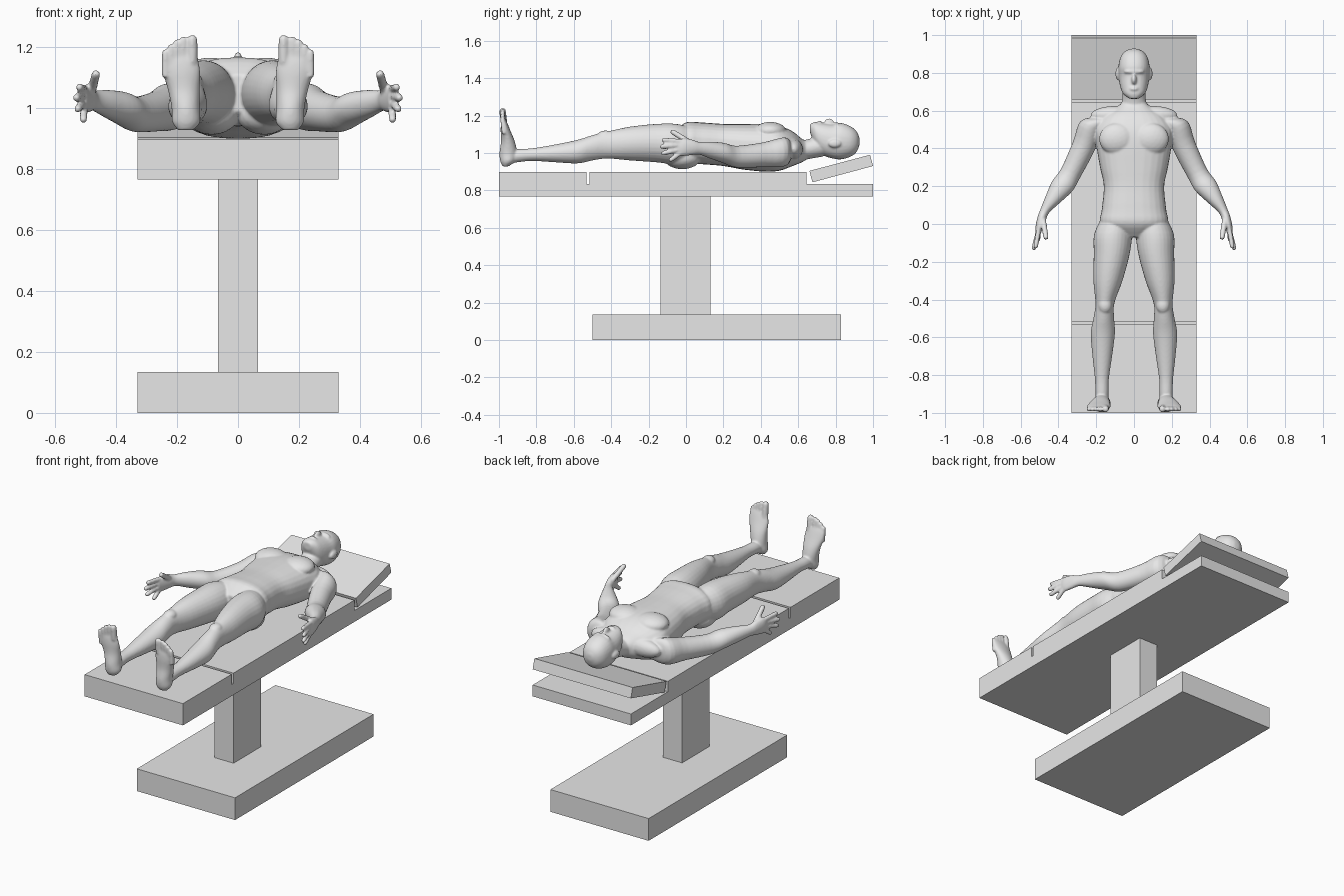
import bpy
import bmesh
from math import cos, sin, pi, copysign
from mathutils import Vector, Matrix

default_cube = bpy.data.objects.get("Cube")
if default_cube:
    bpy.data.objects.remove(default_cube, do_unlink=True)

grey = bpy.data.materials.new("plain_grey")
grey.use_nodes = True
grey.diffuse_color = (0.8, 0.8, 0.8, 1)
grey.node_tree.nodes["Principled BSDF"].inputs["Base Color"].default_value = grey.diffuse_color

X, Y, Z = Vector((1, 0, 0)), Vector((0, 1, 0)), Vector((0, 0, 1))


def finish(bm, name):
    """Turn a bmesh into a named grey object."""
    bmesh.ops.recalc_face_normals(bm, faces=bm.faces)
    mesh = bpy.data.meshes.new(name)
    bm.to_mesh(mesh)
    bm.free()
    mesh.materials.append(grey)
    obj = bpy.data.objects.new(name, mesh)
    bpy.context.scene.collection.objects.link(obj)
    return obj


def slab(name, half_width, outline):
    """Extrude a side outline of (y, z) points across x."""
    bm = bmesh.new()
    face = bm.faces.new([bm.verts.new((-half_width, y, z)) for y, z in outline])
    grown = bmesh.ops.extrude_face_region(bm, geom=[face])["geom"]
    moved = [v for v in grown if isinstance(v, bmesh.types.BMVert)]
    bmesh.ops.translate(bm, verts=moved, vec=X * 2 * half_width)
    return finish(bm, name)


def rectangle(y0, y1, z0, z1):
    return [(y0, z0), (y1, z0), (y1, z1), (y0, z1)]


def smooth_rows(rows, steps=4):
    """Catmull-Rom interpolation of number rows."""
    result = []
    for i in range(len(rows) - 1):
        quad = [rows[max(i - 1, 0)], rows[i], rows[i + 1], rows[min(i + 2, len(rows) - 1)]]
        for s in range(steps):
            t = s / steps
            result.append([b + t * (c - a + t * (2 * a - 5 * b + 4 * c - d + t * (3 * (b - c) + d - a))) / 2
                           for a, b, c, d in zip(*quad)])
    return result + [list(rows[-1])]


def tube(bm, rows, u, v, power=2.0, sides=28):
    """Loft oval sections; each row is x, y, z, radius along u, radius along v."""
    def bend(value):
        return copysign(abs(value) ** (2 / power), value)

    rings = []
    for x, y, z, a, b in smooth_rows(rows):
        angles = [2 * pi * k / sides for k in range(sides)]
        rings.append([bm.verts.new(Vector((x, y, z)) + u * a * bend(cos(t)) + v * b * bend(sin(t)))
                      for t in angles])
    for low, high in zip(rings, rings[1:]):
        for k in range(sides):
            j = (k + 1) % sides
            bm.faces.new((low[k], low[j], high[j], high[k]))
    bm.faces.new(rings[0])
    bm.faces.new(rings[-1])


def trunk(bm, rows, power=2.0):
    """Loft along y; each row is y, x, half width, lowest z, highest z."""
    tube(bm, [(x, y, (lo + hi) / 2, a, (hi - lo) / 2) for y, x, a, lo, hi in rows], X, Z, power)


def digit(bm, base, tip, radius):
    """A finger or toe with a rounded end."""
    base, tip = Vector(base), Vector(tip)
    axis = (tip - base).normalized()
    u = axis.cross(X).normalized()
    stops = [(base, 1), (base.lerp(tip, 0.5), 1), (tip - axis * radius * 0.6, 0.9), (tip, 0.4)]
    tube(bm, [(*p, radius * f, radius * f) for p, f in stops], u, axis.cross(u), sides=12)


def muscle(bm, centre, radii):
    """An ellipsoid that swells the surface."""
    matrix = Matrix.Translation(centre) @ Matrix.Diagonal((*radii, 1))
    bmesh.ops.create_icosphere(bm, subdivisions=3, radius=1, matrix=matrix)


# Table: base, column, notched top and tilted headrest
slab("table_base", 0.33, rectangle(-0.5, 0.83, 0, 0.135))
slab("table_column", 0.065, rectangle(-0.135, 0.13, 0.135, 0.768))
top, step = 0.898, 0.835
slab("table_top", 0.33, [(-1, 0.766), (1, 0.766), (1, step), (0.645, step), (0.645, top),
                         (-0.515, top), (-0.515, step), (-0.532, step), (-0.532, top), (-1, top)])
slab("headrest", 0.33, [(0.676, 0.843), (1, 0.93), (0.984, 0.99), (0.66, 0.904)])

# Paired body parts, built on the left side first
body = bmesh.new()

# Leg
trunk(body, [(0.05, 0.09, 0.07, 0.97, 1.13), (-0.05, 0.11, 0.1, 0.94, 1.155),
             (-0.16, 0.118, 0.095, 0.95, 1.155), (-0.3, 0.138, 0.077, 0.96, 1.14),
             (-0.42, 0.154, 0.05, 0.97, 1.115), (-0.5, 0.16, 0.055, 0.96, 1.095),
             (-0.58, 0.165, 0.064, 0.944, 1.07), (-0.7, 0.168, 0.052, 0.95, 1.045),
             (-0.82, 0.17, 0.037, 0.957, 1.025), (-0.9, 0.17, 0.035, 0.95, 1.02),
             (-0.95, 0.17, 0.033, 0.94, 1.01)])
muscle(body, (0.153, -0.43, 1.09), (0.036, 0.045, 0.03))

# Foot, standing up from the heel
tube(body, [(0.172, -0.965, 0.928, 0.025, 0.015), (0.17, -0.953, 0.955, 0.046, 0.04),
            (0.172, -0.95, 1, 0.046, 0.047), (0.178, -0.952, 1.06, 0.052, 0.037),
            (0.186, -0.965, 1.12, 0.062, 0.026), (0.19, -0.972, 1.16, 0.06, 0.017),
            (0.19, -0.974, 1.18, 0.05, 0.01)], X, Y)
toes = [(0.15, 1.24, 0.018), (0.179, 1.235, 0.013), (0.2, 1.225, 0.013),
        (0.219, 1.21, 0.013), (0.238, 1.193, 0.013)]
for x, height, radius in toes:
    digit(body, (x, -0.972, height - 0.09), (x, -0.982, height), radius)

# Arm and palm
across = Vector((0.9, 0.43, 0))
tube(body, [(0.14, 0.55, 1.01, 0.04, 0.06), (0.224, 0.52, 1.005, 0.063, 0.078),
            (0.267, 0.41, 0.99, 0.062, 0.066), (0.335, 0.27, 0.98, 0.056, 0.058),
            (0.38, 0.2, 1, 0.06, 0.054), (0.43, 0.13, 1.015, 0.042, 0.045),
            (0.472, 0.07, 1.025, 0.025, 0.034), (0.488, 0.03, 1.03, 0.024, 0.042),
            (0.503, -0.02, 1.03, 0.02, 0.047), (0.507, -0.05, 1.03, 0.014, 0.04)], across, Z)

# Fingers and thumb
fingers = [(1.062, (0.522, -0.13, 1.07)), (1.042, (0.533, -0.138, 1.033)),
           (1.02, (0.528, -0.132, 0.995)), (1, (0.508, -0.09, 0.957))]
for height, tip in fingers:
    digit(body, (0.505, -0.03, height), tip, 0.013)
digit(body, (0.482, 0.03, 1.05), (0.465, -0.08, 1.118), 0.015)

# Chest, seat, shoulder slope, ear
muscle(body, (0.09, 0.45, 1.118), (0.095, 0.085, 0.048))
muscle(body, (0.085, -0.02, 0.975), (0.085, 0.1, 0.062))
muscle(body, (0.1, 0.575, 1.02), (0.13, 0.05, 0.055))
muscle(body, (0.086, 0.795, 1.05), (0.012, 0.034, 0.022))

# Mirror the pairs to the right side
copy = bmesh.ops.duplicate(body, geom=body.verts[:] + body.edges[:] + body.faces[:])["geom"]
bmesh.ops.scale(body, vec=(-1, 1, 1), verts=[v for v in copy if isinstance(v, bmesh.types.BMVert)])

# Torso
trunk(body, [(-0.07, 0, 0.07, 0.99, 1.11), (0, 0, 0.175, 0.945, 1.163),
             (0.08, 0, 0.17, 0.94, 1.163), (0.2, 0, 0.16, 0.93, 1.155),
             (0.3, 0, 0.18, 0.912, 1.155), (0.42, 0, 0.2, 0.9, 1.155),
             (0.5, 0, 0.205, 0.905, 1.145), (0.57, 0, 0.16, 0.93, 1.115),
             (0.62, 0, 0.09, 0.95, 1.075), (0.65, 0, 0.055, 0.97, 1.06)], power=2.4)

# Neck and head
trunk(body, [(0.58, 0, 0.08, 0.95, 1.06), (0.66, 0, 0.063, 0.968, 1.075),
             (0.73, 0, 0.06, 0.98, 1.1)])
trunk(body, [(0.663, 0, 0.025, 1.11, 1.155), (0.69, 0, 0.058, 1.04, 1.165),
             (0.73, 0, 0.074, 0.99, 1.16), (0.785, 0, 0.081, 0.97, 1.153),
             (0.83, 0, 0.083, 0.966, 1.16), (0.88, 0, 0.073, 0.98, 1.142),
             (0.912, 0, 0.05, 1.005, 1.115), (0.928, 0, 0.018, 1.045, 1.08)], power=2.2)

# Nose, lips and brow
muscle(body, (0, 0.765, 1.158), (0.014, 0.028, 0.027))
muscle(body, (0, 0.715, 1.157), (0.025, 0.012, 0.016))
muscle(body, (0, 0.807, 1.143), (0.055, 0.014, 0.021))

# Fuse everything into one soft skin
figure = finish(body, "lying_figure")
remesh = figure.modifiers.new("fuse", "REMESH")
remesh.mode = "VOXEL"
remesh.voxel_size = 0.006
remesh.use_smooth_shade = True
soften = figure.modifiers.new("soften", "SMOOTH")
soften.factor = 0.5
soften.iterations = 4
